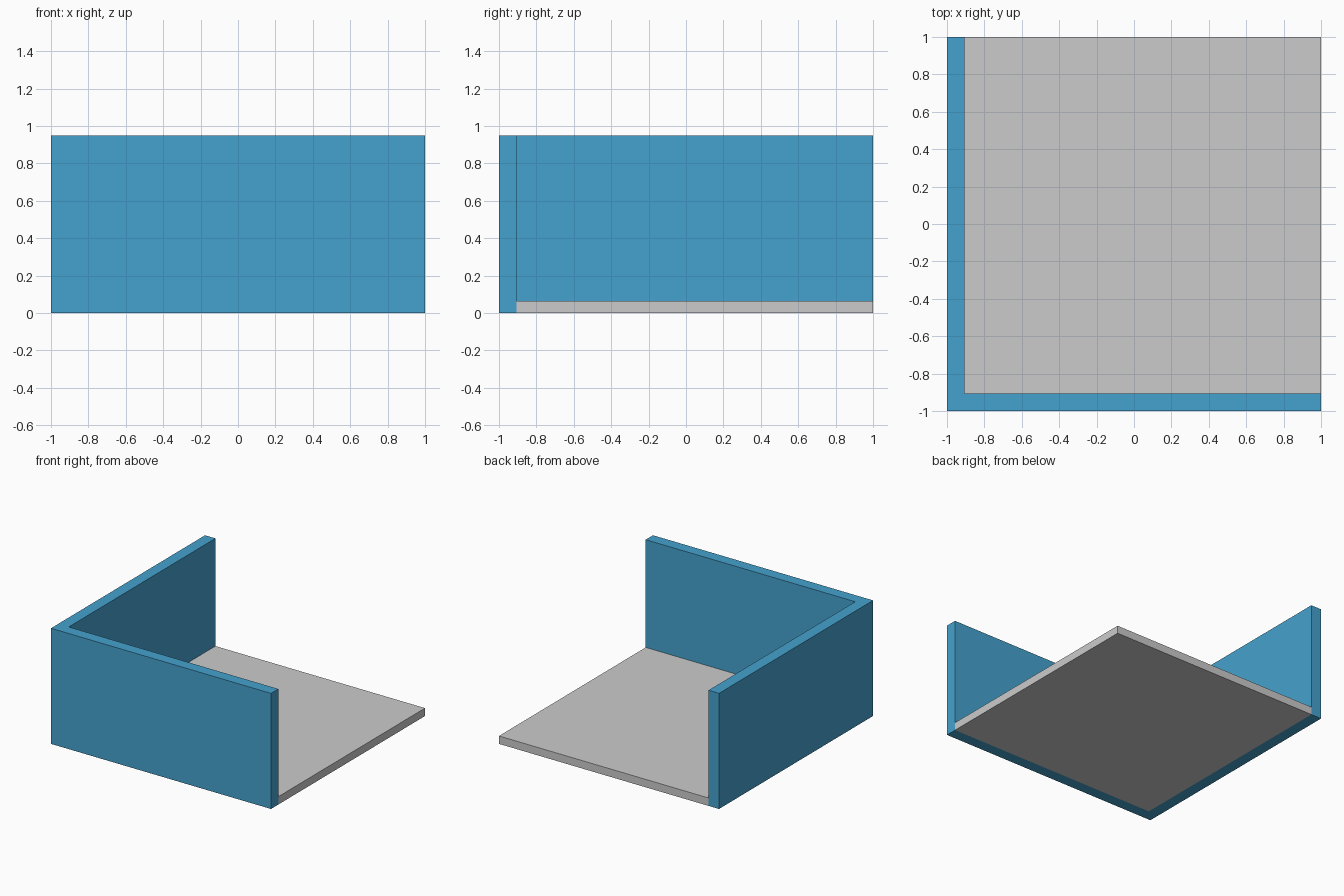
import bpy, bmesh

if "Cube" in bpy.data.objects:
    bpy.data.objects.remove(bpy.data.objects["Cube"])

T = 0.095          # wall thickness
HEIGHT = 0.95      # wall height
FLOOR = 0.065      # floor thickness
INNER = -1 + T     # inner wall face


def extrude_profile(name, points, height):
    """Extrude a flat outline upward from z = 0."""
    bm = bmesh.new()
    face = bm.faces.new([bm.verts.new((x, y, 0)) for x, y in points])
    result = bmesh.ops.extrude_face_region(bm, geom=[face], use_keep_orig=True)
    top = [v for v in result["geom"] if isinstance(v, bmesh.types.BMVert)]
    bmesh.ops.translate(bm, verts=top, vec=(0, 0, height))
    bmesh.ops.recalc_face_normals(bm, faces=bm.faces)
    mesh = bpy.data.meshes.new(name)
    bm.to_mesh(mesh)
    bm.free()
    obj = bpy.data.objects.new(name, mesh)
    bpy.context.collection.objects.link(obj)
    return obj


# L-shaped corner wall along the front and left sides
wall = extrude_profile("corner_wall", [
    (-1, -1), (1, -1), (1, INNER), (INNER, INNER), (INNER, 1), (-1, 1)], HEIGHT)
blue = bpy.data.materials.new("wall_blue")
blue.diffuse_color = (0.06, 0.36, 0.62, 1)
blue.use_nodes = True
blue.node_tree.nodes["Principled BSDF"].inputs["Base Color"].default_value = blue.diffuse_color
wall.data.materials.append(blue)

# Floor slab fitted inside the corner
extrude_profile("floor", [(INNER, INNER), (1, INNER), (1, 1), (INNER, 1)], FLOOR)
